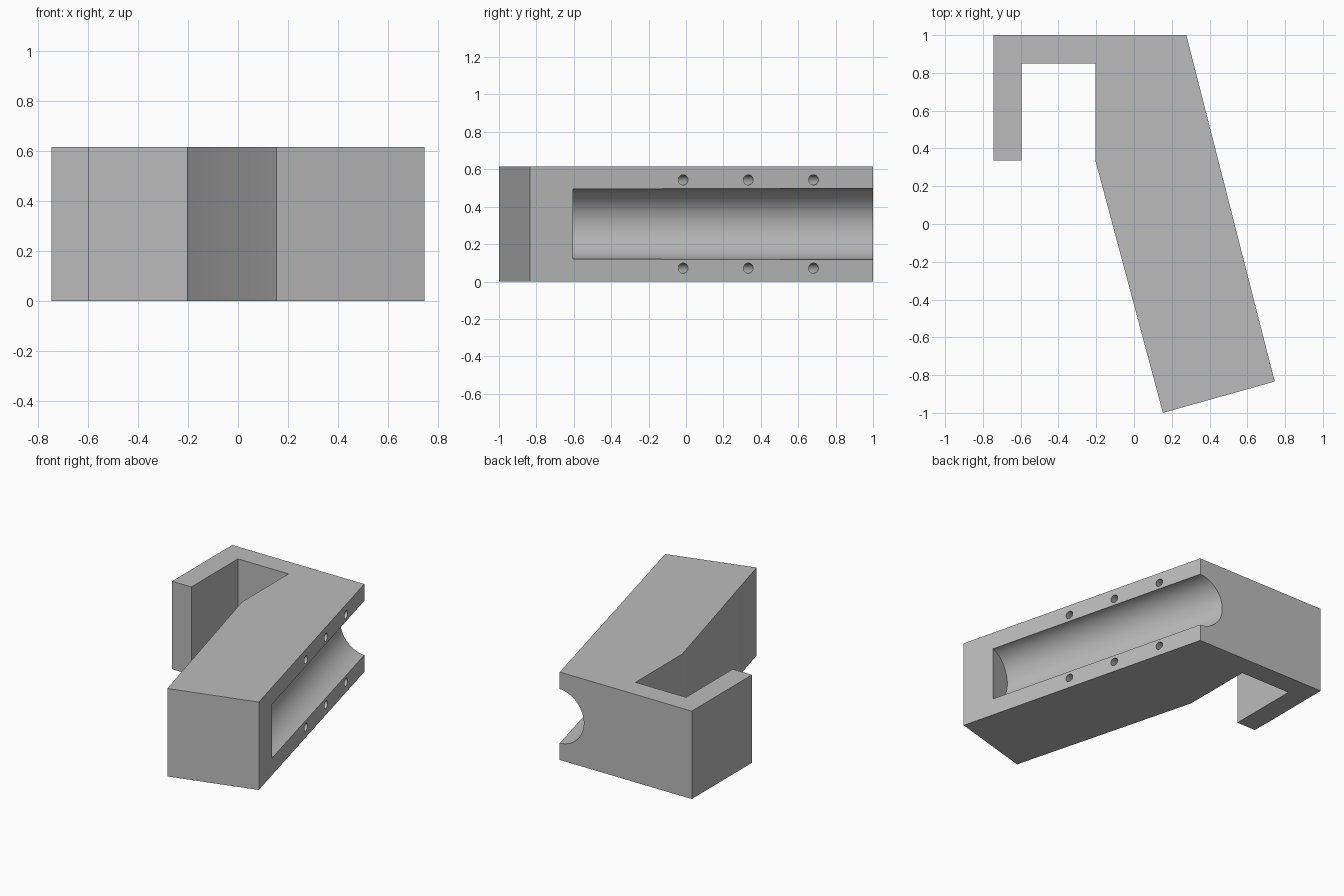
import bpy, bmesh, math
from mathutils import Vector

default = bpy.data.objects.get("Cube")
if default:
    bpy.data.objects.remove(default, do_unlink=True)

HEIGHT = 0.615
MID = HEIGHT / 2
TILT = math.radians(15)
AXIS = Vector((-math.sin(TILT), math.cos(TILT), 0))    # along the leaning arm
OUT = Vector((math.cos(TILT), math.sin(TILT), 0))      # away from its right-hand face
FRONT_CORNER = Vector((0.745, -0.834, 0))
BACK_CORNER = Vector((0.277, 1.0, 0))

grey = bpy.data.materials.new("plain grey")
grey.use_nodes = True
grey.diffuse_color = (0.5, 0.5, 0.5, 1)
grey.node_tree.nodes["Principled BSDF"].inputs["Base Color"].default_value = (0.5, 0.5, 0.5, 1)


def face_point(y, z):
    """Point on the slanted outer face at the given y."""
    t = (y - FRONT_CORNER.y) / (BACK_CORNER.y - FRONT_CORNER.y)
    p = FRONT_CORNER.lerp(BACK_CORNER, t)
    return Vector((p.x, y, z))


def cylinder_cutter(name, start, end, radius, sides):
    d = end - start
    bpy.ops.mesh.primitive_cylinder_add(vertices=sides, radius=radius, depth=d.length,
                                        location=(start + end) / 2)
    ob = bpy.context.object
    ob.name = name
    ob.rotation_euler = d.to_track_quat('Z', 'Y').to_euler()
    ob.hide_render = True
    ob.data.materials.append(grey)
    return ob


def cut(target, cutter):
    mod = target.modifiers.new("cut", 'BOOLEAN')
    mod.operation = 'DIFFERENCE'
    mod.solver = 'EXACT'
    mod.object = cutter
    bpy.context.view_layer.objects.active = target
    bpy.ops.object.modifier_apply(modifier=mod.name)
    bpy.data.objects.remove(cutter, do_unlink=True)


# Hooked bracket: plan outline extruded upwards
outline = [(-0.745, 1), BACK_CORNER.xy, FRONT_CORNER.xy, (0.153, -1), (-0.204, 0.335),
           (-0.204, 0.85), (-0.596, 0.85), (-0.596, 0.335), (-0.745, 0.335)]
bm = bmesh.new()
base = bm.faces.new([bm.verts.new((x, y, 0)) for x, y in outline])
grown = bmesh.ops.extrude_face_region(bm, geom=[base])
bmesh.ops.translate(bm, vec=(0, 0, HEIGHT),
                    verts=[v for v in grown["geom"] if isinstance(v, bmesh.types.BMVert)])
bmesh.ops.recalc_face_normals(bm, faces=bm.faces)
mesh = bpy.data.meshes.new("hooked_bracket")
bm.to_mesh(mesh)
bm.free()
mesh.materials.append(grey)
bracket = bpy.data.objects.new("hooked_bracket", mesh)
bpy.context.collection.objects.link(bracket)

# Half-round channel, closed at the front and open at the back
back = face_point(1, MID) + OUT * 0.01
length = (1 + 0.6) / AXIS.y
cut(bracket, cylinder_cutter("channel_cutter", back - AXIS * length, back + AXIS * 0.3, 0.19, 96))

# Blind screw holes above and below the channel
for y in (-0.015, 0.333, 0.682):
    for side in (-1, 1):
        p = face_point(y, MID + side * 0.236)
        cut(bracket, cylinder_cutter("hole_cutter", p - OUT * 0.2, p + OUT * 0.1, 0.027, 32))

# Smooth the round surfaces, keep the edges crisp
bpy.ops.object.select_all(action='DESELECT')
bracket.select_set(True)
bpy.context.view_layer.objects.active = bracket
bpy.ops.object.shade_smooth_by_angle(angle=math.radians(30))
